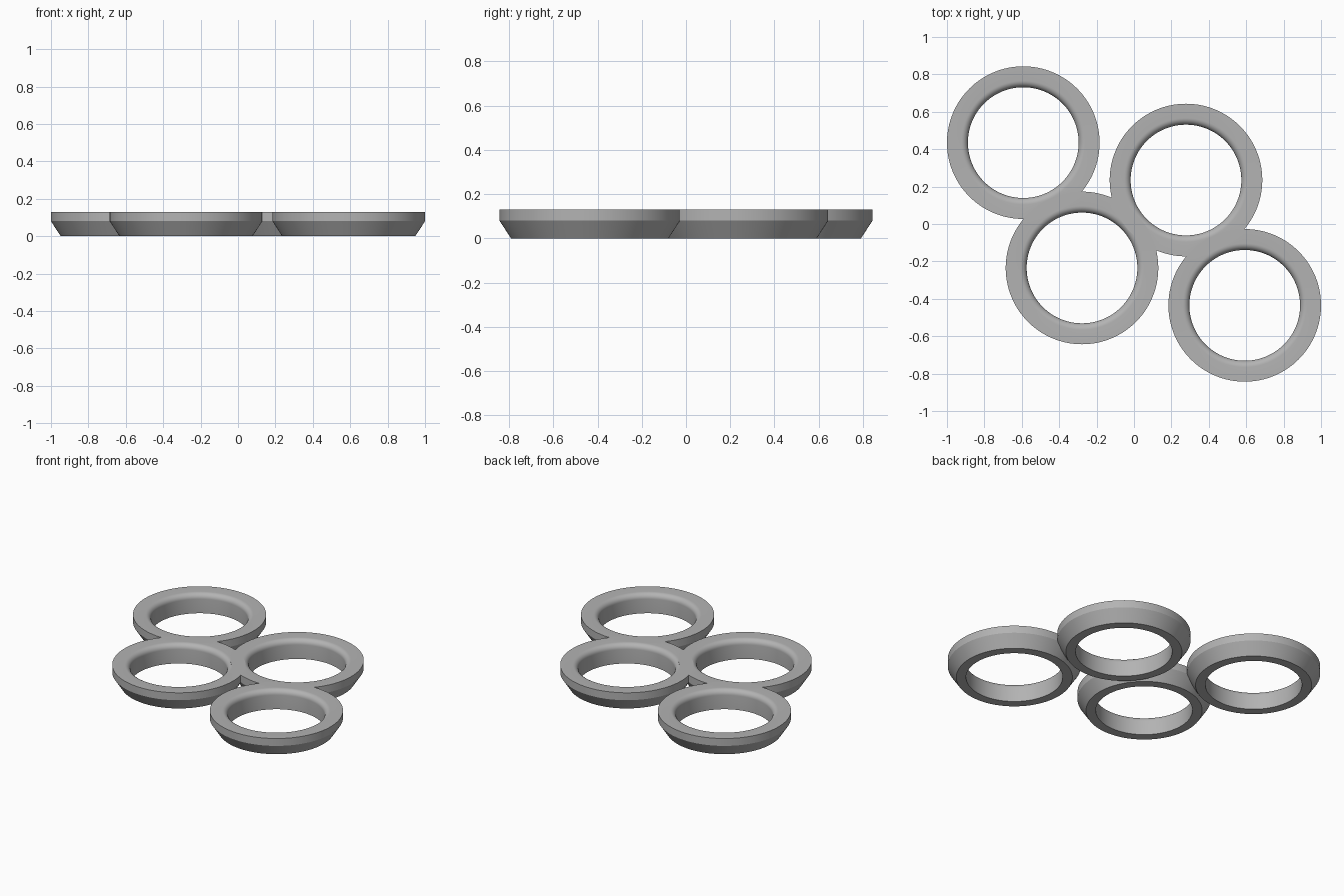
import bpy, bmesh, math
from mathutils import Matrix

cube = bpy.data.objects.get("Cube")
if cube:
    bpy.data.objects.remove(cube, do_unlink=True)

# Sizes
OUTER, FOOT, HOLE = 0.408, 0.356, 0.296
HEIGHT, BEVEL_TOP, FILLET = 0.13, 0.08, 0.035
SEGMENTS = 128

# Single grey material
grey = bpy.data.materials.new("plain_grey")
grey.use_nodes = True
colour = (0.45, 0.45, 0.45, 1)
grey.diffuse_color = colour
grey.node_tree.nodes["Principled BSDF"].inputs["Base Color"].default_value = colour


def ring(name, x, y):
    """Lathe the ring section: tapered foot, upright rim, rounded inner lip."""
    section = [(HOLE, 0), (FOOT, 0), (OUTER, BEVEL_TOP), (OUTER, HEIGHT)]
    for i in range(9):
        a = math.pi / 2 * i / 8
        section.append((HOLE + FILLET * (1 - math.sin(a)),
                        HEIGHT - FILLET * (1 - math.cos(a))))
    bm = bmesh.new()
    loops = []
    for s in range(SEGMENTS):
        turn = Matrix.Rotation(math.tau * s / SEGMENTS, 3, 'Z')
        loops.append([bm.verts.new(turn @ bm.verts.new((r, 0, z)).co) for r, z in section])
    bmesh.ops.delete(bm, geom=[v for v in bm.verts if v not in {w for l in loops for w in l}],
                     context='VERTS')
    n = len(section)
    for s in range(SEGMENTS):
        a, b = loops[s], loops[(s + 1) % SEGMENTS]
        for i in range(n):
            j = (i + 1) % n
            bm.faces.new((a[i], b[i], b[j], a[j]))
    bmesh.ops.recalc_face_normals(bm, faces=bm.faces)
    mesh = bpy.data.meshes.new(name)
    bm.to_mesh(mesh)
    bm.free()
    mesh.materials.append(grey)
    obj = bpy.data.objects.new(name, mesh)
    obj.location = (x, y, 0)
    bpy.context.collection.objects.link(obj)
    return obj


# Four rings, in two pairs turned half way round the centre
rings = []
for label, x, y in (("outer", 0.592, -0.435), ("inner", 0.278, 0.235)):
    rings.append(ring(label + "_ring_left", x, y))
    rings.append(ring(label + "_ring_right", -x, -y))

# Fuse them into one body
body = rings[0]
body.name = "joined_rings"
for other in (rings[2], rings[3], rings[1]):
    union = body.modifiers.new("union", 'BOOLEAN')
    union.operation = 'UNION'
    union.solver = 'EXACT'
    union.object = other
bpy.context.view_layer.update()
fused = bpy.data.meshes.new_from_object(
    body.evaluated_get(bpy.context.evaluated_depsgraph_get()))
body.modifiers.clear()
body.data = fused
for other in rings[1:]:
    bpy.data.objects.remove(other, do_unlink=True)

# Smooth curves, sharp corners
bpy.ops.object.select_all(action='DESELECT')
body.select_set(True)
bpy.context.view_layer.objects.active = body
bpy.ops.object.shade_smooth_by_angle(angle=math.radians(25))
